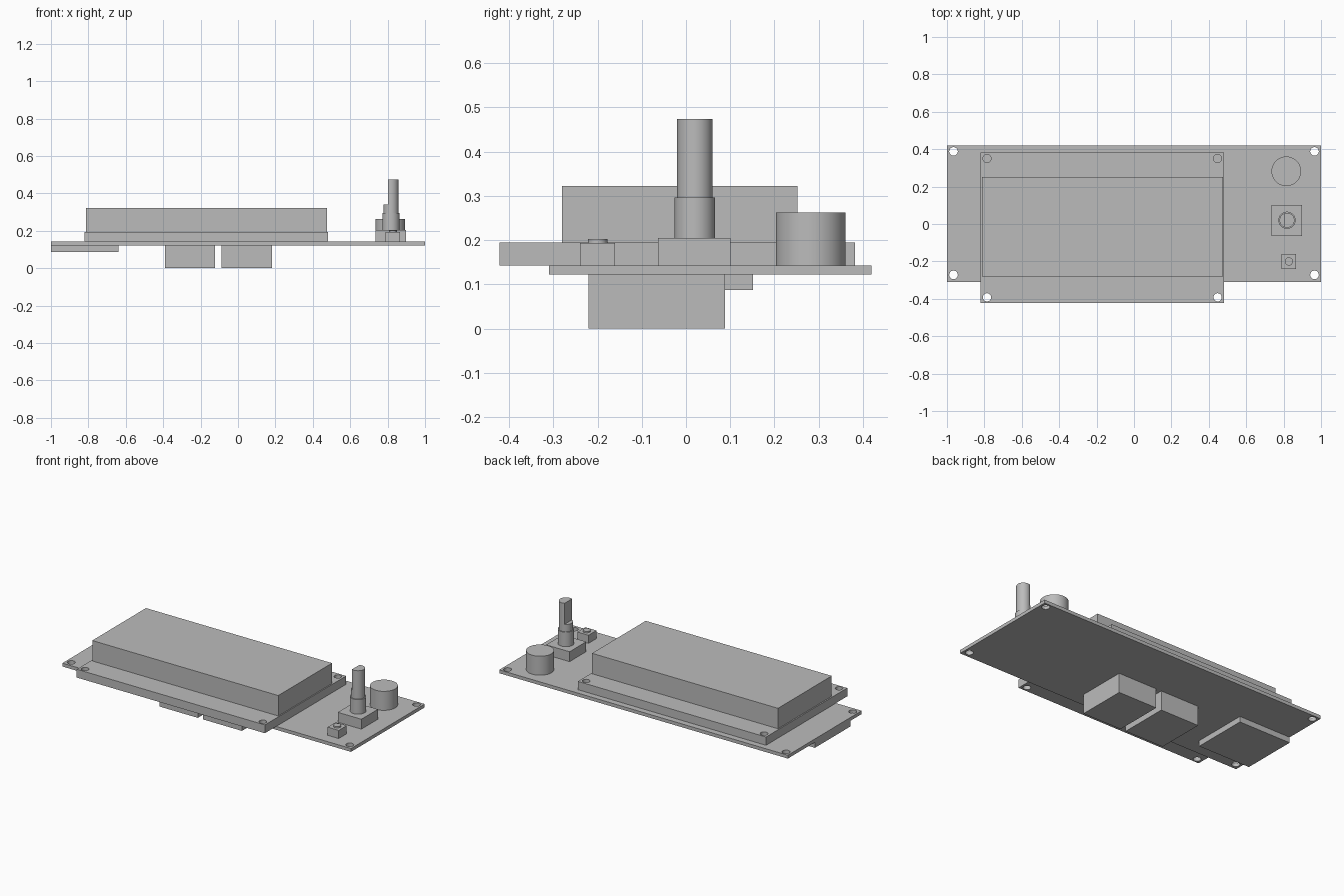
import bpy

default = bpy.data.objects.get("Cube")
if default:
    bpy.data.objects.remove(default, do_unlink=True)

# Single flat colour
grey = bpy.data.materials.new("plain grey")
grey.use_nodes = True
GREY = (0.5, 0.5, 0.5, 1)
grey.diffuse_color = GREY
grey.node_tree.nodes["Principled BSDF"].inputs["Base Color"].default_value = GREY


def finish(name):
    ob = bpy.context.object
    ob.name = ob.data.name = name
    ob.data.materials.clear()
    ob.data.materials.append(grey)
    return ob


def box(name, x, y, z):
    """Box from (min, max) ranges on each axis."""
    bpy.ops.mesh.primitive_cube_add(size=1, location=[sum(r) / 2 for r in (x, y, z)])
    bpy.context.object.scale = [r[1] - r[0] for r in (x, y, z)]
    bpy.ops.object.transform_apply(location=False, rotation=False, scale=True)
    return finish(name)


def cylinder(name, x, y, radius, z, sides=48):
    bpy.ops.mesh.primitive_cylinder_add(vertices=sides, radius=radius, depth=z[1] - z[0],
                                        location=(x, y, sum(z) / 2))
    ob = finish(name)
    bpy.ops.object.shade_smooth_by_angle()
    return ob


def cut(target, cutter):
    """Subtract the cutter, apply, and discard it."""
    cutter.hide_render = True
    mod = target.modifiers.new("cut", "BOOLEAN")
    mod.operation, mod.solver, mod.object = "DIFFERENCE", "EXACT", cutter
    bpy.ops.object.select_all(action="DESELECT")
    bpy.context.view_layer.objects.active = target
    target.select_set(True)
    bpy.ops.object.modifier_apply(modifier=mod.name)
    bpy.data.objects.remove(cutter, do_unlink=True)


def drill(target, xs, ys, radius):
    for x in xs:
        for y in ys:
            cut(target, cylinder("drill", x, y, radius, (0, 0.4), 32))
    bpy.ops.object.shade_smooth_by_angle()


BOARD_LOW, BOARD_TOP = 0.122, 0.143

# Main board and display board with mounting holes
main_board = box("main_board", (-1, 1), (-0.31, 0.42), (BOARD_LOW, BOARD_TOP))
drill(main_board, (-0.965, 0.965), (-0.272, 0.388), 0.023)
display_board = box("display_board", (-0.822, 0.482), (-0.422, 0.382), (BOARD_TOP, 0.195))
drill(display_board, (-0.786, 0.447), (-0.392, 0.35), 0.022)

# Display module
box("display_screen", (-0.814, 0.475), (-0.28, 0.252), (0.195, 0.323))

# Buzzer
cylinder("buzzer", 0.814, 0.282, 0.079, (BOARD_TOP, 0.262), 64)

# Rotary encoder: body, threaded collar and shaft with a flat on one side
KNOB_X, KNOB_Y = 0.818, 0.02
box("encoder_body", (0.736, 0.899), (-0.063, 0.101), (BOARD_TOP, 0.205))
cylinder("encoder_collar", KNOB_X, KNOB_Y, 0.046, (0.205, 0.296))
shaft = cylinder("encoder_shaft", KNOB_X, KNOB_Y, 0.04, (0.296, 0.474))
cut(shaft, box("flat_cutter", (0.7, 0.802), (-0.1, 0.14), (0.342, 0.6)))
bpy.ops.object.shade_smooth_by_angle()

# Reset button
box("button_body", (0.789, 0.866), (-0.24, -0.161), (BOARD_TOP, 0.194))
cylinder("button_cap", 0.828, -0.2, 0.022, (0.194, 0.203), 32)

# Underside connectors and card slot
for side, x in (("right", (-0.391, -0.124)), ("left", (-0.087, 0.181))):
    box(side + "_connector", x, (-0.22, 0.088), (0, BOARD_LOW))
box("card_slot", (-1, -0.64), (-0.2, 0.152), (0.087, BOARD_LOW))
